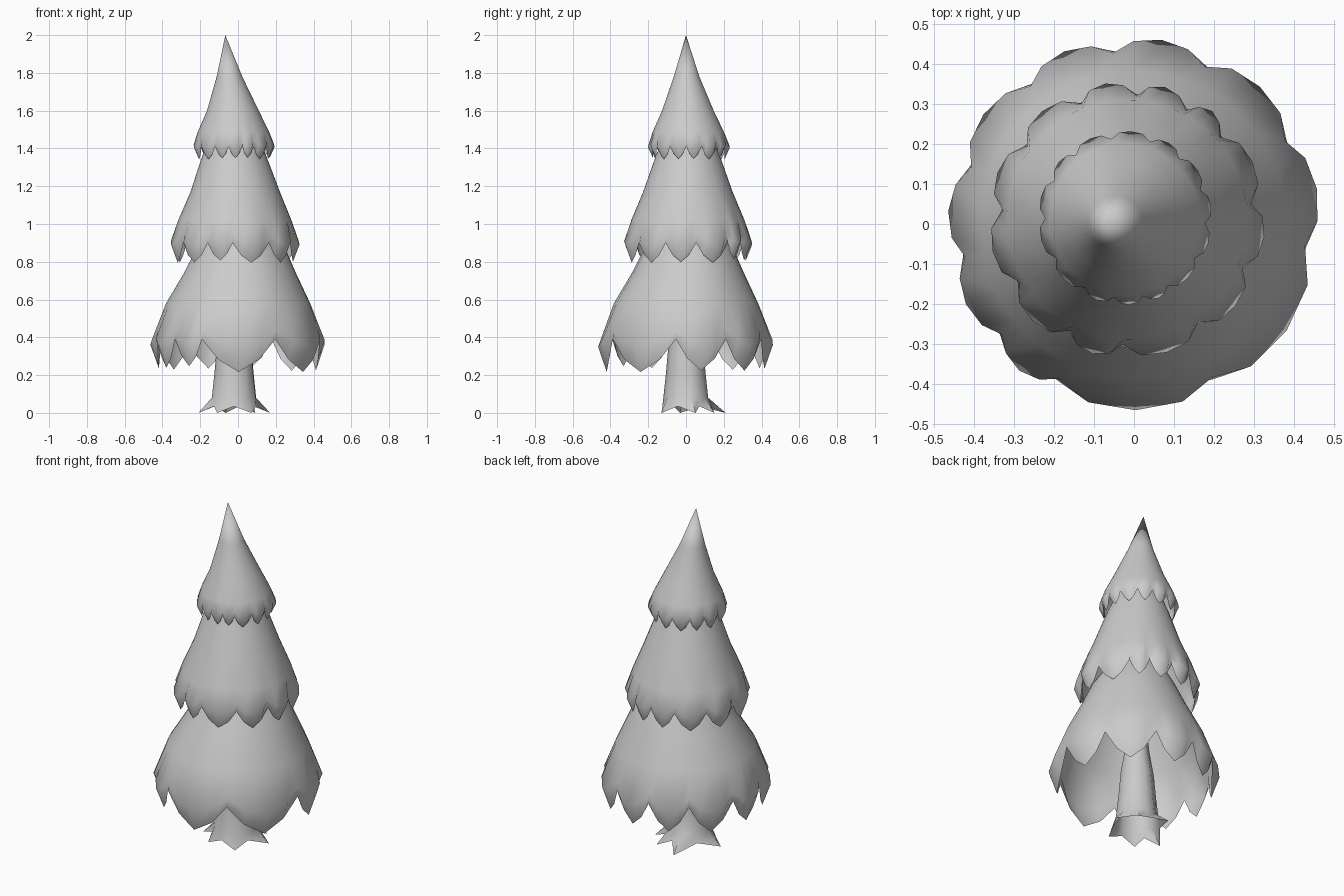
import bpy, bmesh
from math import radians, cos, sin, atan2, hypot

if "Cube" in bpy.data.objects:
    bpy.data.objects.remove(bpy.data.objects["Cube"])


def loft(name, rings, smooth=55):
    """Skin a stack of equal-length point rings; rings of zero size merge to a point."""
    bm = bmesh.new()
    rows = [[bm.verts.new(p) for p in ring] for ring in rings]
    n = len(rows[0])
    for low, high in zip(rows, rows[1:]):
        for i in range(n):
            j = (i + 1) % n
            bm.faces.new((low[i], low[j], high[j], high[i]))
    bmesh.ops.remove_doubles(bm, verts=bm.verts, dist=0.0005)
    bmesh.ops.recalc_face_normals(bm, faces=bm.faces)
    mesh = bpy.data.meshes.new(name)
    bm.to_mesh(mesh)
    bm.free()
    ob = bpy.data.objects.new(name, mesh)
    bpy.context.collection.objects.link(ob)
    bpy.context.view_layer.objects.active = ob
    ob.select_set(True)
    bpy.ops.object.shade_smooth_by_angle(angle=radians(smooth))
    ob.select_set(False)
    return ob


def tier(name, notches, center, rim, bulge, profile):
    """Open skirt of foliage with a scalloped hem that curls inward.
    rim / bulge: (notch z, notch r, tip z, tip r); profile: (z, r, cx, cy) going up."""
    columns = []                       # (angle, how far toward a lobe tip 0..1)
    mean = 360 / len(notches)
    for i, a in enumerate(notches):
        b = notches[i + 1] if i + 1 < len(notches) else notches[0] + 360
        size = min(1.05, 0.6 + 0.4 * (b - a) / mean)
        for f, t in ((0, 0), (0.22, 0.62), (0.5, 1), (0.78, 0.62)):
            columns.append((radians(a + (b - a) * f), t * size))

    def hem(spec):
        z0, r0, z1, r1 = spec
        pts = []
        for a, t in columns:
            r = r0 + (r1 - r0) * min(1, t * 1.3)
            pts.append((center[0] + r * cos(a), center[1] + r * sin(a), z0 + (z1 - z0) * t))
        return pts

    rings = [hem(rim), hem(bulge)]
    for z, r, cx, cy in profile:
        rings.append([(cx + r * cos(a), cy + r * sin(a), z) for a, t in columns])
    return loft(name, rings)


# Foliage skirts, bottom to top
tier("lower_foliage",
     [-116, -63, -7, 29, 66, 97, 127, 161, 191, 220], (0, 0),
     (0.39, 0.435, 0.225, 0.42), (0.44, 0.43, 0.355, 0.465),
     [(0.58, 0.382, 0.0, 0.0), (0.74, 0.297, 0.01, 0.01),
      (0.87, 0.235, 0.015, 0.015), (1.02, 0.15, 0.0, 0.01)])

tier("middle_foliage",
     [-117, -92, -55, -22, 8, 42, 62, 86, 112, 144, 176, 210], (-0.017, 0.01),
     (0.90, 0.315, 0.80, 0.31), (0.945, 0.31, 0.89, 0.345),
     [(1.02, 0.30, -0.017, 0.01), (1.17, 0.237, -0.015, 0.01),
      (1.36, 0.17, -0.02, 0.01), (1.50, 0.11, -0.025, 0.01)])

tier("upper_foliage",
     [-120, -98, -77, -58, -30, -4, 20, 48, 72, 100, 128, 152, 180, 210], (-0.022, 0.015),
     (1.41, 0.20, 1.345, 0.19), (1.445, 0.20, 1.405, 0.217),
     [(1.49, 0.188, -0.024, 0.012), (1.60, 0.137, -0.027, 0.01),
      (1.78, 0.068, -0.045, 0.003), (2.0, 0.0, -0.067, 0.0)])

# Trunk with pointed roots splayed at the foot
roots = [(0.17, 0.05), (0.09, 0.15), (-0.065, 0.21), (-0.21, -0.03), (-0.11, -0.125), (0.07, -0.13)]
cx, cy = -0.02, 0.0
polar = [(atan2(y - cy, x - cx) % (2 * 3.14159265), hypot(x - cx, y - cy)) for x, y in roots]
polar.sort()
foot, angles = [], []
for i, (a, r) in enumerate(polar):
    b = polar[(i + 1) % len(polar)][0] + (2 * 3.14159265 if i + 1 == len(polar) else 0)
    m = (a + b) / 2
    foot.append((cx + r * cos(a), cy + r * sin(a), 0.0))
    foot.append((cx + 0.125 * cos(m), cy + 0.125 * sin(m), 0.035))
    angles += [a, m]
stack = [foot]
for z, r in ((0.08, 0.12), (0.22, 0.105), (0.36, 0.093), (0.50, 0.07), (0.80, 0.035)):
    stack.append([(cx + r * cos(a), cy + r * sin(a), z) for a in angles])
loft("trunk", stack, 50)
